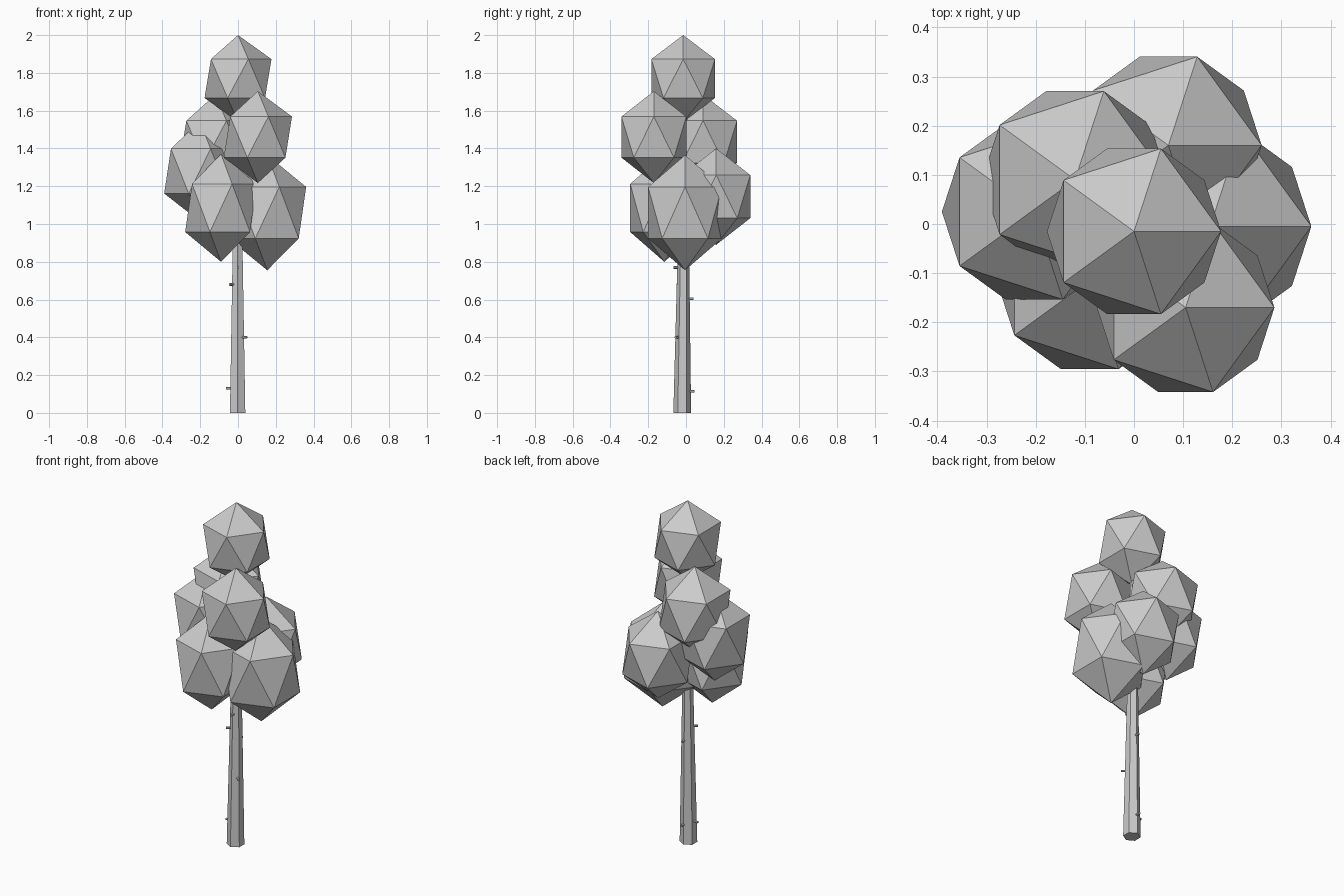
import bpy
from math import radians, cos, sin, pi
from mathutils import Vector

if "Cube" in bpy.data.objects:
    bpy.data.objects.remove(bpy.data.objects["Cube"])

BASE_R, TOP_R, TRUNK_H = 0.047, 0.015, 1.65
AXIS_Y = -0.02


def name_last(name):
    obj = bpy.context.object
    obj.name = name
    return obj


def leaf_clump(name, centre, radius, half_height):
    """Low-poly clump: a stretched icosahedron."""
    bpy.ops.mesh.primitive_ico_sphere_add(subdivisions=1, radius=1, location=centre)
    obj = name_last(name)
    for v in obj.data.vertices:
        v.co = (v.co.x * radius, v.co.y * radius, v.co.z * half_height)


def twig(name, angle, z):
    """Short stub sticking straight out of the trunk."""
    a = radians(angle)
    d = Vector((cos(a), sin(a), 0))
    r = BASE_R + (TOP_R - BASE_R) * z / TRUNK_H
    length = 0.04
    mid = Vector((0, AXIS_Y + 0.007 * z, z)) + d * (r + 0.02 - length / 2)
    bpy.ops.mesh.primitive_cylinder_add(vertices=6, radius=0.007, depth=length, location=mid)
    obj = name_last(name)
    obj.rotation_euler = d.to_track_quat('Z', 'Y').to_euler()


# Tapered six-sided trunk, leaning slightly to the middle of the crown
bpy.ops.mesh.primitive_cone_add(vertices=6, radius1=BASE_R, radius2=TOP_R,
                                depth=TRUNK_H, location=(-0.002, AXIS_Y, TRUNK_H / 2))
trunk = name_last("trunk")
for v in trunk.data.vertices:
    if v.co.z > 0:
        v.co.y += 0.012

# Twig stubs
for i, (angle, z) in enumerate([(180, 0.13), (90, 0.115), (-40, 0.40),
                                (90, 0.605), (215, 0.68), (-90, 0.77)]):
    twig(f"twig_{i + 1}", angle, z)

# Crown
leaf_clump("top_clump", (0, -0.015, 1.77), 0.198, 0.23)
leaf_clump("upper_front_clump", (0.105, -0.17, 1.46), 0.202, 0.243)
leaf_clump("upper_back_clump", (-0.12, 0.09, 1.435), 0.212, 0.25)
leaf_clump("middle_left_clump", (-0.203, 0.025, 1.28), 0.21, 0.265)
leaf_clump("middle_back_clump", (0.07, 0.16, 1.145), 0.212, 0.255)
leaf_clump("lower_front_clump", (-0.09, -0.115, 1.085), 0.212, 0.285)
leaf_clump("lower_right_clump", (0.155, -0.005, 1.06), 0.23, 0.305)
